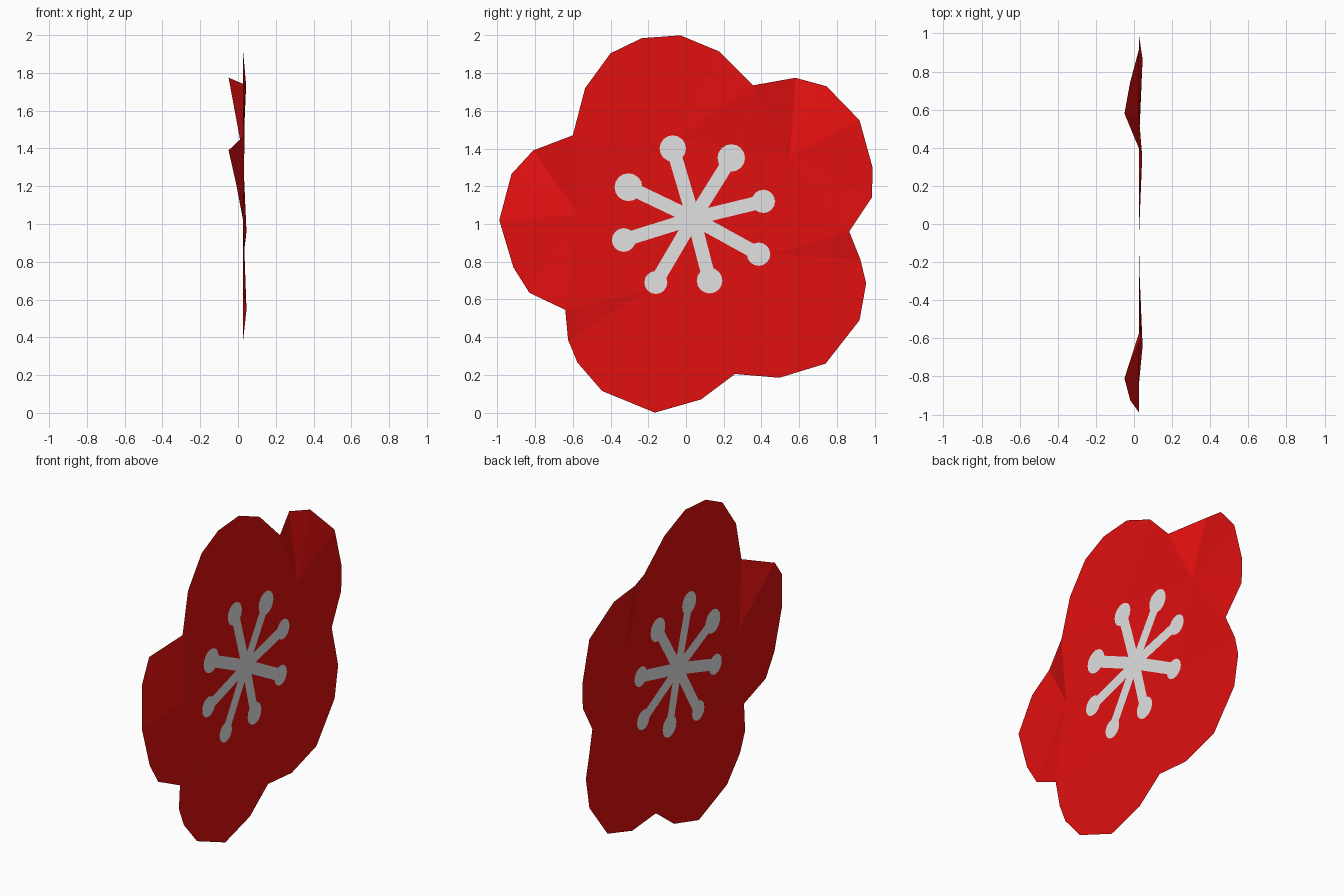
import bpy, math
from mathutils import Vector
from mathutils.geometry import delaunay_2d_cdt

cube = bpy.data.objects.get("Cube")
if cube:
    bpy.data.objects.remove(cube)


def material(name, colour):
    m = bpy.data.materials.new(name)
    m.use_nodes = True
    m.diffuse_color = colour
    m.node_tree.nodes["Principled BSDF"].inputs["Base Color"].default_value = colour
    return m


red = material("petal red", (0.75, 0.005, 0.005, 1))
white = material("stamen white", (0.75, 0.75, 0.75, 1))

BASE = 0.027            # depth of the flat middle of the blossom
HUB = Vector((0.04, 1.03))

# Petal rims, clockwise from the top: (y, z), each petal ending in a notch
top = [(-.535, 1.72), (-.4, 1.905), (-.235, 1.985), (-.03, 2), (.175, 1.915), (.355, 1.735)]
upper_right = [(.58, 1.775), (.745, 1.73), (.92, 1.55), (.99, 1.295), (.985, 1.14), (.865, .96)]
lower_right = [(.925, .81), (.955, .685), (.92, .49), (.74, .26), (.495, .185), (.26, .205)]
bottom = [(.08, .07), (-.165, 0), (-.445, .115), (-.575, .265), (-.625, .385), (-.64, .545)]
left = [(-.83, .635), (-.915, .77), (-.99, 1.02), (-.925, 1.265), (-.81, 1.39), (-.6, 1.47)]
rim = (top + upper_right + lower_right + bottom + left)[::-1]

# Depth of the bent rim points: two curled tips and the raised notches
bends = {left[4]: -.05, left[3]: -.02, upper_right[0]: -.05, upper_right[1]: -.02,
         top[-1]: .043, upper_right[-1]: .045, bottom[-1]: .045, left[-1]: .035}

# Creases where the two curled petals fold
creases = [(left[-1], (-.57, 1.05), left[2]), (top[-1], (.55, 1.36), upper_right[2])]

# Stamens: anther centre (y, z) and radius
anthers = [(-.07, 1.4, .07), (.24, 1.35, .073), (.41, 1.12, .062), (.385, .84, .062),
           (.125, .7, .068), (-.16, .69, .061), (-.33, .915, .063), (-.305, 1.195, .074)]

points, edges, faces = [], [], []


def add_face(outline):
    start = len(points)
    points.extend(Vector(p) for p in outline)
    faces.append(list(range(start, len(points))))


def circle(centre, radius, count=16):
    angles = [math.tau * i / count for i in range(count)]
    return [centre + radius * Vector((math.cos(a), math.sin(a))) for a in angles]


add_face(rim)
add_face(circle(HUB, .085))
for y, z, radius in anthers:
    tip = Vector((y, z))
    along = (tip - HUB).normalized()
    side = Vector((-along.y, along.x))
    add_face([HUB - side * .036, tip - side * .036, tip + side * .036, HUB + side * .036])
    add_face(circle(tip, radius))
for crease in creases:
    start = len(points)
    points.extend(Vector(p) for p in crease)
    edges += [(start, start + 1), (start + 1, start + 2)]

# Cut the stamen shapes into the petal sheet
verts, _, tris, origins, _, sources = delaunay_2d_cdt(points, edges, faces, 1, 1e-5)


def depth(index):
    for o in origins[index]:
        if o < len(rim):
            return bends.get(rim[o], BASE)
    return BASE


coords = [(depth(i), v.x, v.y) for i, v in enumerate(verts)]


def build(name, mat, chosen):
    used = sorted({i for t in chosen for i in t})
    remap = {old: new for new, old in enumerate(used)}
    mesh = bpy.data.meshes.new(name)
    mesh.from_pydata([coords[i] for i in used], [], [[remap[i] for i in t] for t in chosen])
    mesh.materials.append(mat)
    obj = bpy.data.objects.new(name, mesh)
    bpy.context.collection.objects.link(obj)


build("petals", red, [t for t, s in zip(tris, sources) if max(s) == 0])
build("stamens", white, [t for t, s in zip(tris, sources) if max(s) > 0])
